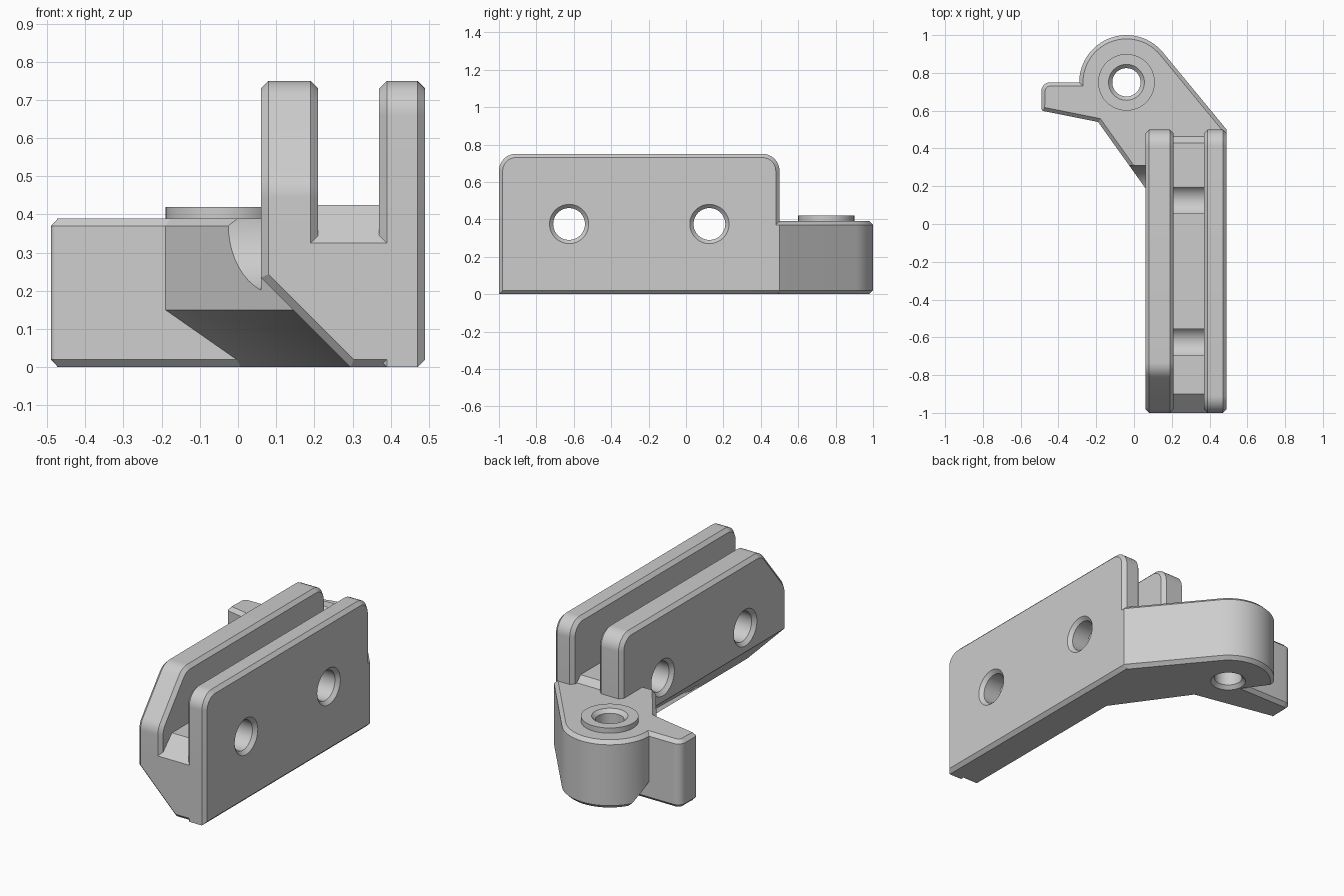
import bpy, bmesh, math
from mathutils import Vector

if "Cube" in bpy.data.objects:
    bpy.data.objects.remove(bpy.data.objects["Cube"], do_unlink=True)

grey = bpy.data.materials.new("plain grey")
grey.use_nodes = True
COLOUR = (0.604, 0.604, 0.604, 1)
grey.diffuse_color = COLOUR
grey.node_tree.nodes["Principled BSDF"].inputs["Base Color"].default_value = COLOUR

CHAMFER = 0.02
ALONG = {"x": lambda a, b, t: (t, a, b), "z": lambda a, b, t: (a, b, t)}


def finish(bm, name):
    bmesh.ops.recalc_face_normals(bm, faces=bm.faces)
    mesh = bpy.data.meshes.new(name)
    bm.to_mesh(mesh)
    bm.free()
    mesh.materials.append(grey)
    ob = bpy.data.objects.new(name, mesh)
    bpy.context.collection.objects.link(ob)
    return ob


def rounded(points, steps=8):
    """Outline from (a, b) corners, or (a, b, radius) for a rounded corner."""
    out = []
    for i, p in enumerate(points):
        c = Vector(p[:2])
        if len(p) == 2:
            out.append(c)
            continue
        radius = p[2]
        u = (Vector(points[i - 1][:2]) - c).normalized()
        v = (Vector(points[(i + 1) % len(points)][:2]) - c).normalized()
        half = math.acos(u.dot(v)) / 2
        centre = c + (u + v).normalized() * radius / math.sin(half)
        start = c + u * radius / math.tan(half) - centre
        end = c + v * radius / math.tan(half) - centre
        for k in range(steps + 1):
            out.append(centre + start.lerp(end, k / steps).normalized() * radius)
    return out


def prism(name, outline, axis, t0, t1, chamfer=CHAMFER, cuts=()):
    """Extruded outline with chamfered rims, trimmed by planes (point, normal)."""
    bm = bmesh.new()
    place = ALONG[axis]
    rings = [[bm.verts.new(place(p[0], p[1], t)) for p in outline] for t in (t0, t1)]
    caps = [bm.faces.new(r) for r in rings]
    n = len(outline)
    for i in range(n):
        j = (i + 1) % n
        bm.faces.new((rings[0][i], rings[0][j], rings[1][j], rings[1][i]))
    bmesh.ops.recalc_face_normals(bm, faces=bm.faces)
    if chamfer:
        rims = [e for f in caps for e in f.edges]
        bmesh.ops.bevel(bm, geom=rims, offset=chamfer, offset_type='OFFSET',
                        segments=1, profile=0.5, affect='EDGES')
    for point, normal in cuts:
        bmesh.ops.bisect_plane(bm, geom=bm.verts[:] + bm.edges[:] + bm.faces[:],
                               plane_co=point, plane_no=normal, clear_outer=True)
        bmesh.ops.holes_fill(bm, edges=[e for e in bm.edges if e.is_boundary])
    return finish(bm, name)


def lathe(name, profile, a, b, axis, sides=48):
    """Round solid from (position, radius) pairs along an axis."""
    bm = bmesh.new()
    place = ALONG[axis]
    turn = [math.tau * i / sides for i in range(sides)]
    rings = [[bm.verts.new(place(a + r * math.cos(w), b + r * math.sin(w), t)) for w in turn]
             for t, r in profile]
    for lo, hi in zip(rings, rings[1:]):
        for i in range(sides):
            j = (i + 1) % sides
            bm.faces.new((lo[i], lo[j], hi[j], hi[i]))
    bm.faces.new(rings[0])
    bm.faces.new(rings[-1])
    return finish(bm, name)


def combine(target, tool, operation):
    tool.hide_render = True
    mod = target.modifiers.new(operation.lower(), 'BOOLEAN')
    mod.operation, mod.solver, mod.object = operation, 'EXACT', tool
    bpy.context.view_layer.objects.active = target
    bpy.ops.object.modifier_apply(modifier=mod.name)
    bpy.data.objects.remove(tool, do_unlink=True)


# Slanted underside of the channel, with a chamfer at its front end
slant = Vector((-1, 0, -1)).normalized()
under_cuts = [((0.06, 0, 0.235), slant),
              ((0.06, -1 + CHAMFER, 0.235), slant + Vector((0, -1, 0)))]

# Channel: core with sloped ends, and two side walls
core = [(-1, 0.02), (-0.98, 0), (0.5, 0), (0.5, 0.35), (0.43, 0.425), (-0.9, 0.425), (-1, 0.325)]
bracket = prism("hinge_bracket", core, "x", 0.08, 0.47, 0, under_cuts)

cut_wall = rounded([(-1, 0), (0.5, 0), (0.5, 0.75, 0.09), (-0.78, 0.75, 0.1), (-1, 0.48, 0.1)])
full_wall = rounded([(-1, 0), (0.5, 0), (0.5, 0.75, 0.09), (-1, 0.75, 0.09)])
parts = [prism("right_wall", cut_wall, "x", 0.06, 0.21, cuts=under_cuts),
         prism("left_wall", full_wall, "x", 0.37, 0.49, cuts=under_cuts)]

# Arm: diagonal plate ending in a round eye, with a large chamfer below
EYE = Vector((-0.04, 0.75))
elbow = Vector((-0.19, 0.54))
toe = Vector((0.3, -0.146))
arc = [EYE + 0.25 * Vector((math.cos(math.radians(w)), math.sin(math.radians(w))))
       for w in [39.5 + 196 * k / 40 for k in range(40)]]
arm = [elbow, toe, (0.45, -0.146), (0.49, 0.3), (0.49, 0.5)] + arc
run = (toe - elbow).normalized()
arm_cut = ((elbow.x, elbow.y, 0.15), (run.y, -run.x, -1))
parts.append(prism("arm", arm, "z", 0, 0.39, cuts=[arm_cut]))

# Stop tab beside the eye
tab = rounded([(-0.49, 0.6, 0.015), (0.03, 0.496), (-0.04, 0.75), (-0.49, 0.75, 0.045)])
parts.append(prism("stop_tab", tab, "z", 0, 0.39))

# Raised ring around the pin hole
parts.append(lathe("pin_boss", [(0.3, 0.15), (0.42, 0.15)], EYE.x, EYE.y, "z"))

for part in parts:
    combine(bracket, part, 'UNION')

# Screw clearance, pin hole and the two countersunk cross holes
holes = [lathe("screw_clearance", [(-0.3, 0.185), (0.06, 0.185)], 0.125, 0.375, "x"),
         lathe("pin_hole", [(-0.02, 0.115), (0.02, 0.075), (0.4, 0.075), (0.44, 0.115)],
               EYE.x, EYE.y, "z")]
for y in (-0.625, 0.125):
    holes.append(lathe("cross_hole", [(0.04, 0.125), (0.08, 0.085), (0.47, 0.085), (0.51, 0.125)],
                       y, 0.375, "x"))
for hole in holes:
    combine(bracket, hole, 'DIFFERENCE')

bpy.ops.object.select_all(action='DESELECT')
bracket.select_set(True)
bpy.context.view_layer.objects.active = bracket
bpy.ops.object.shade_smooth_by_angle(angle=math.radians(30))
